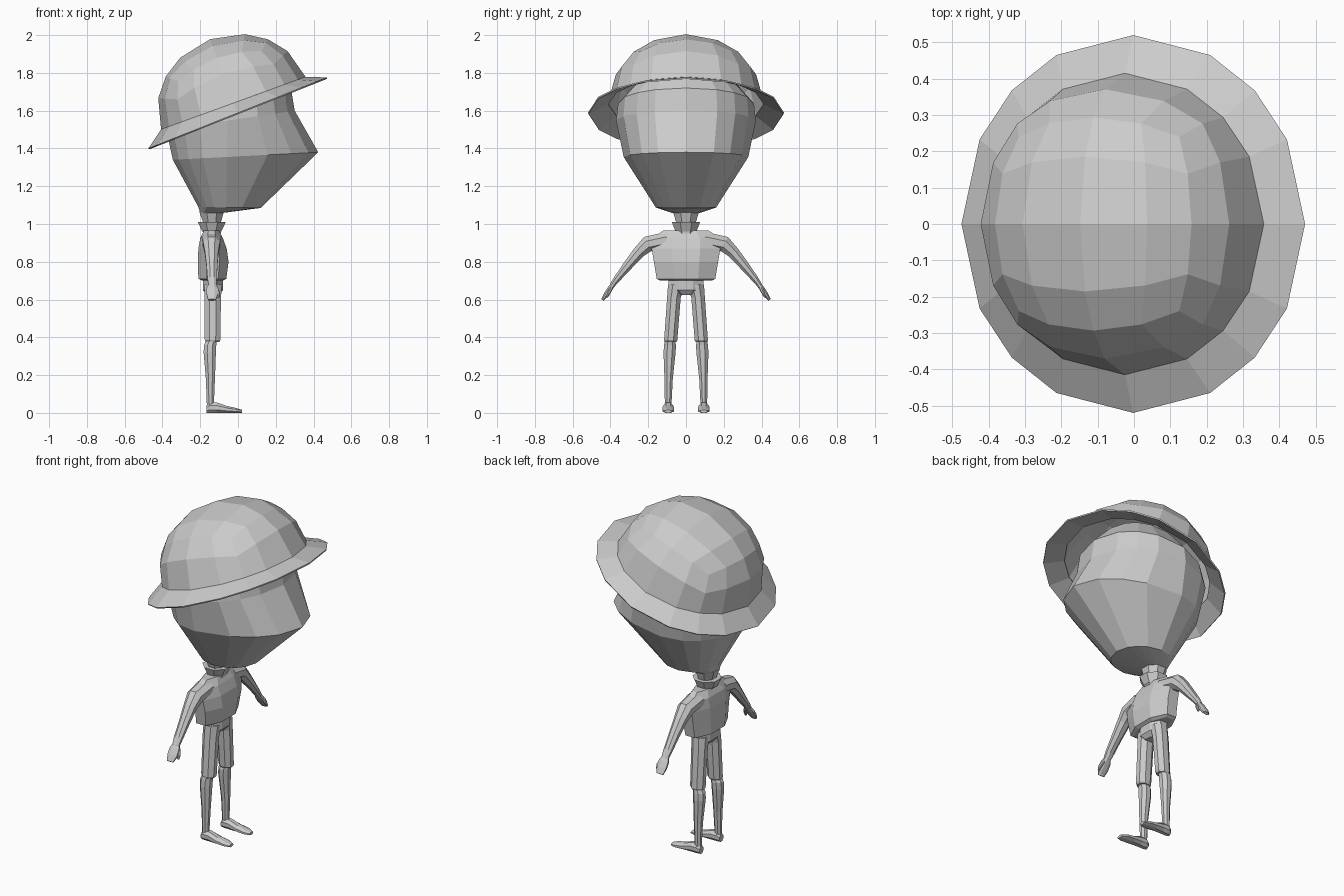
import bpy, bmesh
from math import sin, cos, pi, atan, radians
from mathutils import Vector, Matrix

if "Cube" in bpy.data.objects:
    bpy.data.objects.remove(bpy.data.objects["Cube"])

# 16 directions of a cube-derived ring, used by head and hat
QUAD = [i * pi / 2 + a for i in range(4) for a in (0, atan(.5), pi / 4, atan(2))]
OCT = [(i + .5) * pi / 4 for i in range(8)]
X, Y, Z = Vector((1, 0, 0)), Vector((0, 1, 0)), Vector((0, 0, 1))


def finish(name, bm, mirror=False, thick=0):
    bmesh.ops.recalc_face_normals(bm, faces=bm.faces)
    me = bpy.data.meshes.new(name)
    bm.to_mesh(me)
    bm.free()
    ob = bpy.data.objects.new(name, me)
    bpy.context.collection.objects.link(ob)
    if mirror:
        m = ob.modifiers.new("mirror", 'MIRROR')
        m.use_axis = (False, True, False)
    if thick:
        s = ob.modifiers.new("thickness", 'SOLIDIFY')
        s.thickness = thick
    return ob


def loft(name, rings, mirror=False, caps=True, thick=0):
    bm = bmesh.new()
    vs = [[bm.verts.new(p) for p in r] for r in rings]
    n = len(rings[0])
    for a, b in zip(vs, vs[1:]):
        for i in range(n):
            bm.faces.new((a[i], a[(i + 1) % n], b[(i + 1) % n], b[i]))
    if caps:
        bm.faces.new(vs[0])
        bm.faces.new(vs[-1])
    return finish(name, bm, mirror, thick)


def ring(c, u, v, angles=OCT):
    k = 1 / cos(pi / 8) if angles is OCT else 1
    return [Vector(c) + (u * cos(a) + v * sin(a)) * k for a in angles]


def head_ring(back, front, zb, zf, w, cx):
    pts = []
    for a in QUAD:
        x = cx + cos(a) * ((front - cx) if cos(a) > 0 else (cx - back))
        t = (x - back) / (front - back)
        pts.append(Vector((x, sin(a) * w, zb + (zf - zb) * t)))
    return pts


def column(name, secs, mirror=False, y=0):
    # sections: z, back x, front x, inner y, outer y
    return loft(name, [ring(((b + f) / 2, (i + o) / 2, z), X * (f - b) / 2, Y * (o - i) / 2)
                       for z, b, f, i, o in secs], mirror)


# Head with jutting face
loft("head", [head_ring(*r) for r in (
    (-.20, -.07, 1.055, 1.06, .07, -.135),
    (-.21, .12, 1.09, 1.085, .16, -.06),
    (-.345, .425, 1.34, 1.38, .33, -.06),
    (-.38, .30, 1.50, 1.60, .37, -.055),
    (-.36, .28, 1.56, 1.72, .36, -.05),
    (-.25, .16, 1.75, 1.84, .22, -.05))])

# Hat dome: upper half of a cube-sphere, tilted back
bm = bmesh.new()
bmesh.ops.create_cube(bm, size=2)
bmesh.ops.subdivide_edges(bm, edges=bm.edges[:], cuts=3, use_grid_fill=True)
bmesh.ops.delete(bm, geom=[v for v in bm.verts if v.co.z < -.01], context='VERTS')
for v in bm.verts:
    v.co.normalize()
bm.transform(Matrix.Translation((-.025, 0, 1.64)) @ Matrix.Rotation(radians(-20), 4, 'Y')
             @ Matrix.Diagonal((.407, .415, .36, 1)))
finish("hat_dome", bm)

# Hat brim
loft("hat_brim", [ring((-.025, 0, 1.64), Vector((.382, 0, .139)), Y * .415, QUAD),
                  ring((-.002, 0, 1.588), Vector((.473, 0, .188)), Y * .52, QUAD)],
     caps=False, thick=.008)

# Neck and collar
column("neck", [(.95, -.185, -.09, -.052, .052), (1.01, -.185, -.09, -.052, .052),
                (1.065, -.205, -.075, -.07, .07)])
column("collar", [(.96, -.19, -.088, -.055, .055), (1.01, -.212, -.065, -.075, .075)])

# Torso
column("torso", [(.70, -.19, -.08, -.137, .137), (.71, -.21, -.062, -.155, .155),
                 (.80, -.212, -.05, -.17, .17), (.87, -.21, -.06, -.182, .182),
                 (.925, -.20, -.08, -.18, .18), (.965, -.18, -.10, -.12, .12)])

# Hips and legs
column("hips", [(.625, -.165, -.10, -.04, .04), (.65, -.185, -.08, -.092, .092),
                (.71, -.185, -.08, -.092, .092)])
column("thigh", [(.375, -.17, -.10, .052, .112), (.385, -.176, -.094, .046, .116),
                 (.61, -.178, -.09, .028, .10), (.68, -.178, -.085, .008, .095)], True)
column("lower_leg", [(.04, -.165, -.128, .077, .112), (.18, -.17, -.122, .07, .114),
                     (.32, -.182, -.117, .055, .119), (.36, -.18, -.115, .053, .116),
                     (.39, -.165, -.11, .06, .11)], True)

# Feet: x, half width, height
loft("foot", [ring((x, .094, h / 2), Y * w, Z * h / 2) for x, w, h in (
    (-.168, .018, .04), (-.15, .027, .055), (-.115, .027, .056),
    (-.06, .031, .037), (-.01, .031, .026), (.022, .018, .016))], True)


def limb(name, secs):
    # sections: y, z, x, half width in x, half thickness across the limb
    pts = [Vector((s[2], s[0], s[1])) for s in secs]
    rings = []
    for i, s in enumerate(secs):
        d = pts[min(i + 1, len(pts) - 1)] - pts[max(i - 1, 0)]
        rings.append(ring(pts[i], X * s[3], d.cross(X).normalized() * s[4]))
    return loft(name, rings, True)


# Arms, hands and thumbs
limb("arm", ((.10, .915, -.14, .052, .042), (.205, .893, -.14, .045, .042),
             (.25, .85, -.14, .036, .032), (.31, .778, -.138, .029, .025),
             (.365, .71, -.137, .025, .018), (.392, .673, -.136, .02, .013)))
limb("hand", ((.385, .68, -.136, .02, .012), (.402, .658, -.136, .03, .014),
              (.422, .628, -.136, .03, .013), (.442, .598, -.138, .02, .008)))
limb("thumb", ((.392, .665, -.118, .010, .009), (.408, .635, -.105, .010, .008),
               (.418, .612, -.102, .006, .005)))
